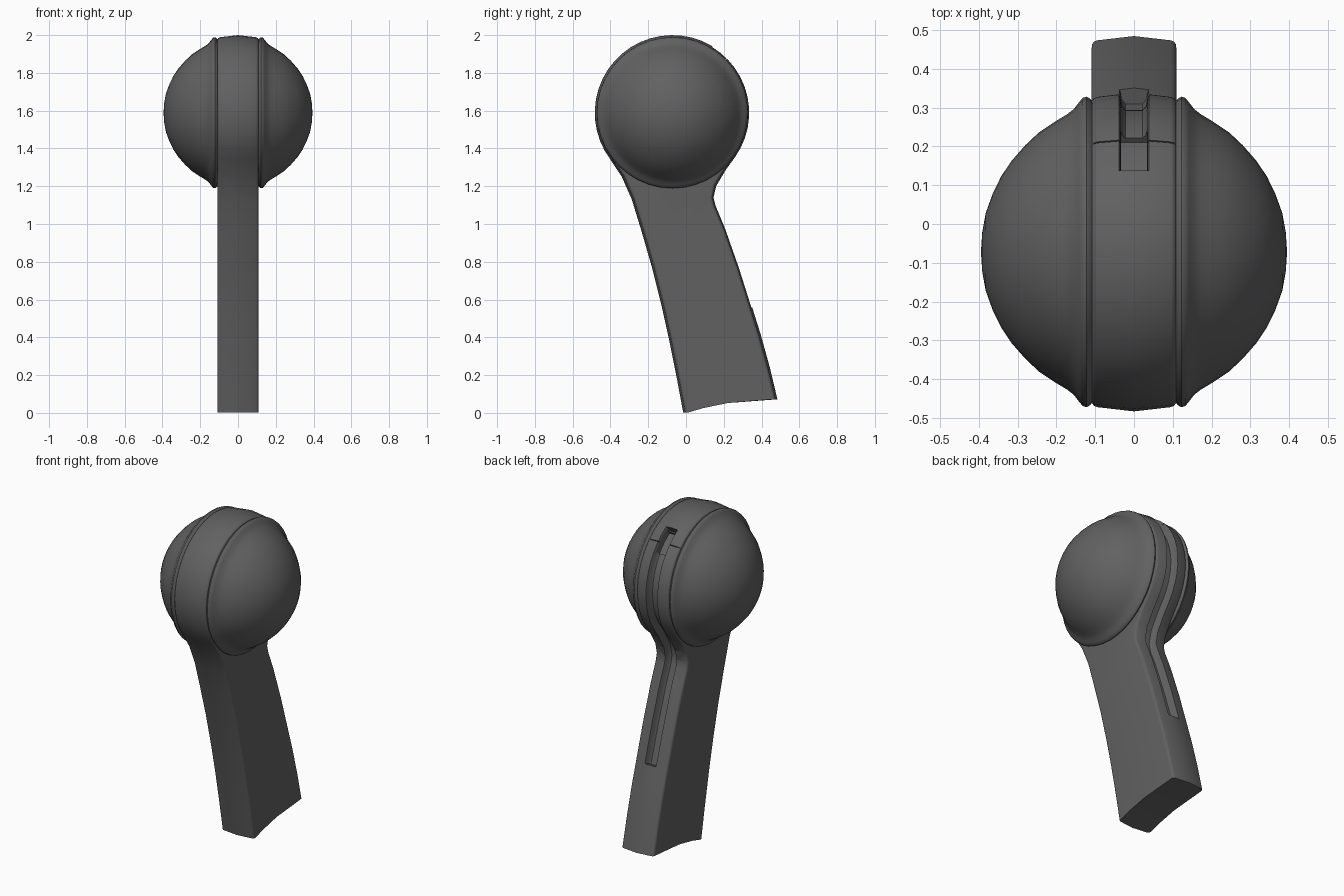
import bpy, bmesh
from math import sin, cos, radians
from mathutils import Vector

if "Cube" in bpy.data.objects:
    bpy.data.objects.remove(bpy.data.objects["Cube"])

CY, CZ, R = -0.072, 1.589, 0.411      # head centre and radius in the side plane


def arc(a0, a1, n, r=R):
    return [(CY + r * cos(radians(a0 + (a1 - a0) * i / n)),
             CZ + r * sin(radians(a0 + (a1 - a0) * i / n))) for i in range(n + 1)]


def offset(pts, d, closed=False):
    """Move an outline along its outward normals."""
    out, n = [], len(pts)
    for i in range(n):
        p = Vector(pts[i])
        a = Vector(pts[i - 1]) if closed or i > 0 else p
        b = Vector(pts[(i + 1) % n]) if closed or i < n - 1 else p
        na = (p - a).normalized() + (b - p).normalized()
        out.append(tuple(p + Vector((na.y, -na.x)).normalized() * d))
    return out


def loft(name, layers):
    """Skin closed (y, z) outlines placed at successive x positions."""
    bm = bmesh.new()
    rings = [[bm.verts.new((x, y, z)) for y, z in pts] for x, pts in layers]
    n = len(rings[0])
    for a, b in zip(rings, rings[1:]):
        for i in range(n):
            j = (i + 1) % n
            bm.faces.new((a[i], a[j], b[j], b[i]))
    bm.faces.new(rings[0])
    bm.faces.new(rings[-1])
    bmesh.ops.recalc_face_normals(bm, faces=bm.faces)
    me = bpy.data.meshes.new(name)
    bm.to_mesh(me)
    bm.free()
    ob = bpy.data.objects.new(name, me)
    bpy.context.collection.objects.link(ob)
    return ob


def activate(ob):
    bpy.ops.object.select_all(action='DESELECT')
    ob.select_set(True)
    bpy.context.view_layer.objects.active = ob


def cut(ob, cutter):
    cutter.hide_render = True
    m = ob.modifiers.new("cut", 'BOOLEAN')
    m.operation, m.solver, m.object = 'DIFFERENCE', 'EXACT', cutter
    activate(ob)
    bpy.ops.object.modifier_apply(modifier=m.name)
    bpy.data.objects.remove(cutter)


# Body: round head and curved handle, one crowned slab
neck = [(0.284, 0.77), (0.21, 0.98), (0.16, 1.10), (0.15, 1.14),
        (0.164, 1.20), (0.215, 1.285)]
bottom = [(-0.015, 0.003), (0.09, 0.025), (0.22, 0.052), (0.484, 0.072)]
front = [(-0.34, 1.25), (-0.287, 1.13), (-0.235, 0.96), (-0.18, 0.77),
         (-0.13, 0.57), (-0.09, 0.39), (-0.05, 0.19)]
outline = bottom + [(0.444, 0.24), (0.394, 0.42)] + neck + arc(-35, 217, 32) + front


def inset(d):
    pts = offset(outline, -d, True)
    for i, s in enumerate((1, 0, 0, -1)):        # keep the foot flat
        pts[i] = (outline[i][0] + s * d, outline[i][1])
    return pts


half = [(0.109, 0.030), (0.1075, 0.020), (0.103, 0.0145), (0.095, 0.011)]
section = [(-x, d) for x, d in half] + [(0, 0)] + half[::-1]
body = loft("handle_body", [(x, inset(d)) for x, d in section])

# Slot running down the back of the head into the handle
path = [(0.352, 0.56)] + neck + arc(-35, 59, 14)


def band(p, depth):
    return offset(p, 0.03) + offset(p, -depth)[::-1]


cut(body, loft("slot_cutter", [(x, band(path, d)) for x, d in (
    (-0.040, 0.002), (-0.035, 0.012), (-0.031, 0.035), (-0.022, 0.045),
    (0.022, 0.045), (0.031, 0.035), (0.035, 0.012), (0.040, 0.002))]))

# Deeper pocket at the top of the slot
pocket = arc(37, 58, 4)
cut(body, loft("pocket_cutter", [(x, band(pocket, 0.06)) for x in (-0.034, 0.034)]))

# Thin seam across the back of the head
seam = arc(44.8, 45.3, 1)
cut(body, loft("seam_cutter", [(x, band(seam, 0.018)) for x in (-0.12, 0.12)]))

# Domed shells with a raised rim on both sides
profile = [(0.09, 0.38), (0.107, 0.386), (0.112, 0.394), (0.122, 0.400), (0.132, 0.397),
           (0.142, 0.385), (0.155, 0.368), (0.173, 0.354), (0.20, 0.338), (0.245, 0.308),
           (0.28, 0.275), (0.315, 0.235), (0.342, 0.195), (0.364, 0.15), (0.382, 0.10),
           (0.391, 0.05), (0.394, 0.004)]
domes = []
for side, s in (("left", -1), ("right", 1)):
    domes.append(loft("dome_" + side, [(s * x, arc(0, 360, 40, r)[:-1]) for x, r in profile]))

# Dark grey plastic on every part
plastic = bpy.data.materials.new("dark_plastic")
plastic.diffuse_color = (0.12, 0.12, 0.12, 1)
plastic.use_nodes = True
plastic.node_tree.nodes["Principled BSDF"].inputs["Base Color"].default_value = plastic.diffuse_color
for ob in [body] + domes:
    ob.data.materials.clear()
    ob.data.materials.append(plastic)
    activate(ob)
    bpy.ops.object.shade_smooth_by_angle(angle=radians(44))
